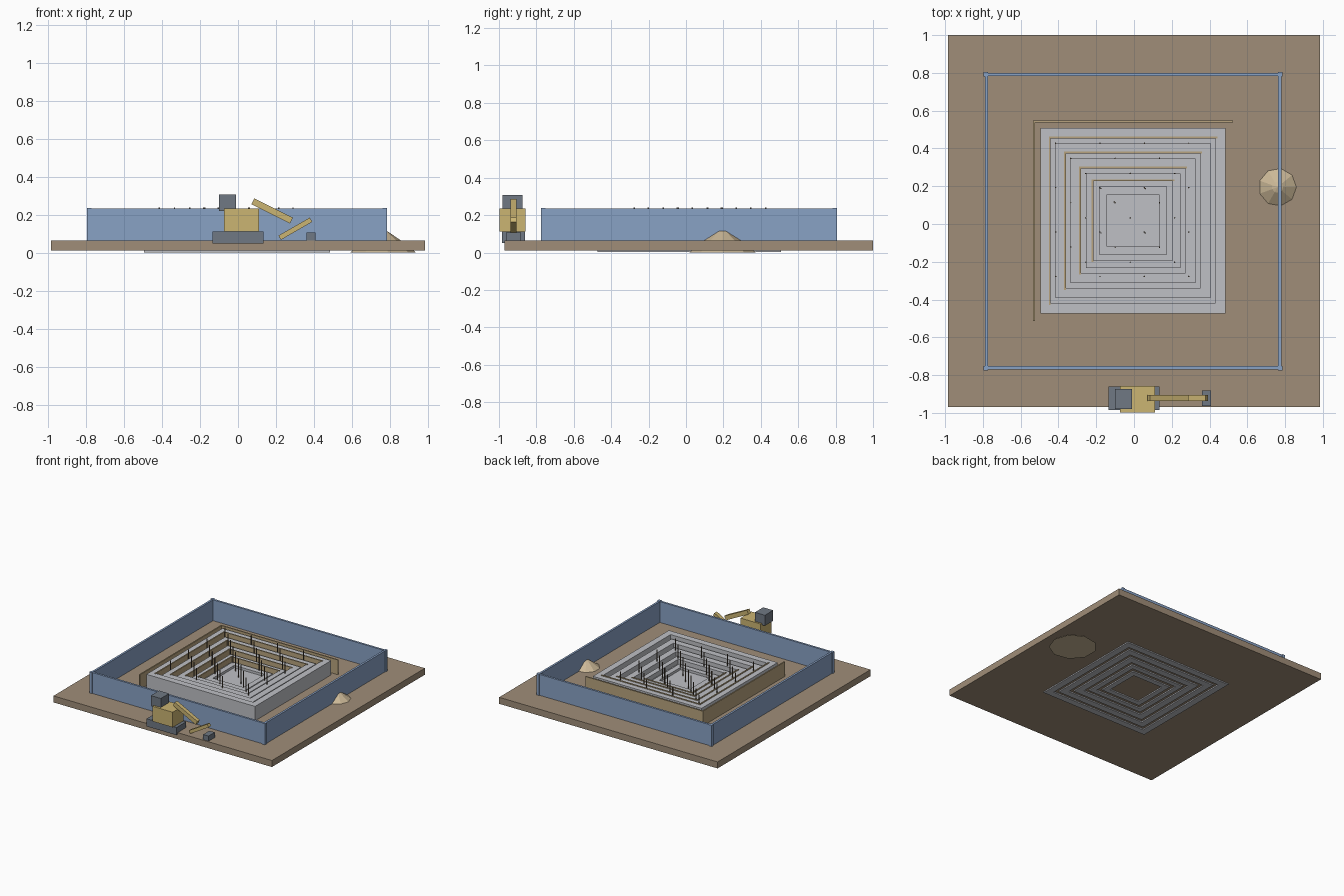
import bpy, bmesh, math
from mathutils import Matrix

old = bpy.data.objects.get("Cube")
if old:
    bpy.data.objects.remove(old, do_unlink=True)


def material(name, r, g, b):
    m = bpy.data.materials.new(name)
    m.use_nodes = True
    m.diffuse_color = (r, g, b, 1)
    m.node_tree.nodes["Principled BSDF"].inputs["Base Color"].default_value = (r, g, b, 1)
    return m


earth = material("earth brown", .35, .27, .19)
blue = material("fence blue", .25, .36, .56)
concrete = material("concrete grey", .52, .53, .56)
timber = material("timber tan", .48, .37, .21)
sand = material("sand", .60, .48, .31)
yellow = material("machine yellow", .60, .46, .17)
steel = material("dark steel", .16, .19, .23)
rust = material("rod brown", .16, .12, .08)


def finish(name, bm, mat):
    mesh = bpy.data.meshes.new(name)
    bmesh.ops.recalc_face_normals(bm, faces=bm.faces)
    bm.to_mesh(mesh)
    bm.free()
    mesh.materials.append(mat)
    ob = bpy.data.objects.new(name, mesh)
    bpy.context.collection.objects.link(ob)
    return ob


def add_box(bm, x, y, z):
    """Add a box given its (low, high) range on each axis."""
    size = Matrix.Diagonal((x[1] - x[0], y[1] - y[0], z[1] - z[0], 1))
    mid = Matrix.Translation((sum(x) / 2, sum(y) / 2, sum(z) / 2))
    bmesh.ops.create_cube(bm, size=1, matrix=mid @ size)


def box(name, x, y, z, mat):
    bm = bmesh.new()
    add_box(bm, x, y, z)
    return finish(name, bm, mat)


def frame(name, cx, cy, outer, inner, z, mat):
    """Square ring swept from a rectangular section."""
    bm = bmesh.new()
    section = [(outer, z[0]), (outer, z[1]), (inner, z[1]), (inner, z[0])]
    corners = [(-1, -1), (1, -1), (1, 1), (-1, 1)]
    loops = [[bm.verts.new((cx + sx * r, cy + sy * r, h)) for r, h in section] for sx, sy in corners]
    for i in range(4):
        a, b = loops[i], loops[(i + 1) % 4]
        for j in range(4):
            k = (j + 1) % 4
            bm.faces.new((a[j], b[j], b[k], a[k]))
    return finish(name, bm, mat)


# Ground slab
GROUND = .065
box("ground_slab", (-.985, .985), (-.97, 1), (.012, GROUND), earth)

# Site fence with corner posts
FX, FY, FH = -.005, .015, .785
frame("fence", FX, FY, FH, FH - .017, (.05, .235), blue)
bm = bmesh.new()
for sx in (-1, 1):
    for sy in (-1, 1):
        px, py = FX + sx * (FH - .006), FY + sy * (FH - .006)
        add_box(bm, (px - .012, px + .012), (py - .012, py + .012), (.05, .237))
finish("fence_posts", bm, blue)

# Stepped foundation: concrete rings lowering toward the middle, timber on two sides
CX, CY = -.005, .0175
HALVES = [.49, .41, .33, .25, .18]
INNERS = [.437, .357, .277, .21, .1375]
box("foundation_floor", (CX - .45, CX + .45), (CY - .45, CY + .45), (.04, .09), concrete)


def formwork(name, s, z):
    t = .01
    bm = bmesh.new()
    add_box(bm, (CX - s, CX - s + t), (CY - s, CY + s), z)
    add_box(bm, (CX - s + t, CX + s), (CY + s - t, CY + s), z)
    finish(name, bm, timber)


formwork("formwork_outer", .53, (GROUND - .01, .185))
for i, (outer, inner) in enumerate(zip(HALVES, INNERS)):
    top = .182 - .018 * i
    frame(f"foundation_ring_{i + 1}", CX, CY, outer, inner, (.003, top), concrete)
    if i < 4:
        formwork(f"formwork_{i + 1}", inner + .009, (.08, top + .005))

# Reinforcing rods on a grid for each ring
bm = bmesh.new()
PITCH = .235
for s in HALVES:
    first = -s + .08
    count = int((2 * s - .16) / PITCH + .05) + 1
    for i in range(count):
        for j in range(count):
            spot = Matrix.Translation((CX + first + i * PITCH, CY - first - j * PITCH, .155))
            bmesh.ops.create_cone(bm, cap_ends=True, segments=6, radius1=.004, radius2=.004,
                                  depth=.17, matrix=spot)
finish("reinforcing_rods", bm, rust)

# Sand pile
bm = bmesh.new()
SIDES = 9
rings = []
for r, z in [(.18, .001), (.1, .065), (.03, .113)]:
    rings.append([bm.verts.new((.76 + r * math.cos(math.tau * k / SIDES),
                                .195 + r * math.sin(math.tau * k / SIDES), z))
                  for k in range(SIDES)])
tip = bm.verts.new((.76, .195, .122))
bm.faces.new(rings[0])
for k in range(SIDES):
    n = (k + 1) % SIDES
    for a, b in zip(rings, rings[1:]):
        bm.faces.new((a[k], a[n], b[n], b[k]))
    bm.faces.new((rings[-1][k], rings[-1][n], tip))
finish("sand_pile", bm, sand)

# Excavator
box("excavator_tracks", (-.135, .135), (-.985, -.86), (.05, .112), steel)
box("excavator_body", (-.073, .11), (-.998, -.858), (.112, .235), yellow)
box("excavator_cab", (-.1, -.01), (-.98, -.873), (.222, .308), steel)
box("excavator_bucket", (.36, .408), (-.963, -.882), (.06, .107), steel)


def arm(name, a, b, thick):
    dx, dz = b[0] - a[0], b[1] - a[1]
    ob = box(name, (-math.hypot(dx, dz) / 2, math.hypot(dx, dz) / 2),
             (-.016, .016), (-thick / 2, thick / 2), yellow)
    ob.location = ((a[0] + b[0]) / 2, -.922, (a[1] + b[1]) / 2)
    ob.rotation_euler = (0, -math.atan2(dz, dx), 0)


arm("excavator_boom", (.078, .272), (.282, .17), .034)
arm("excavator_stick", (.22, .08), (.385, .175), .026)
